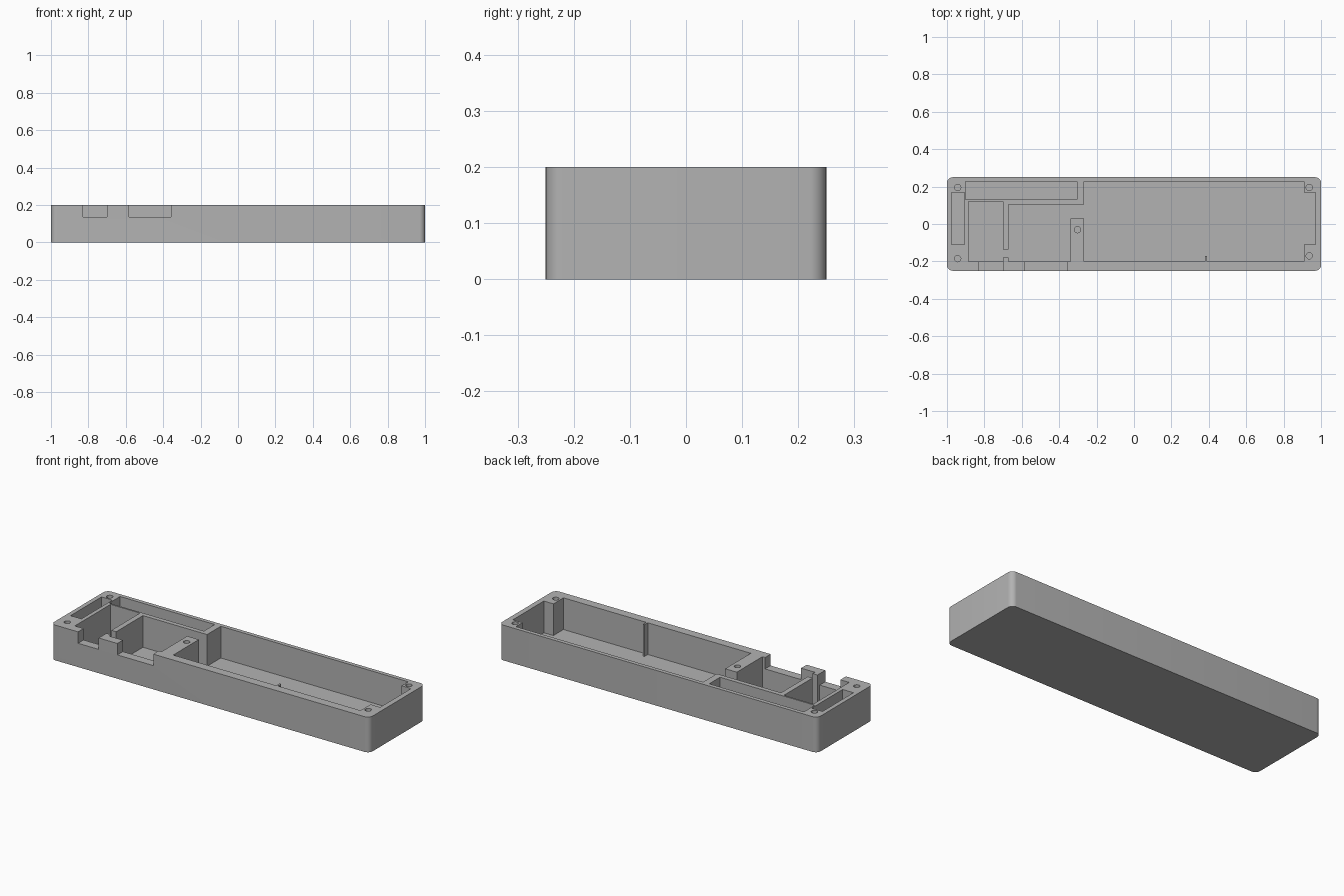
import bpy, bmesh, math

default = bpy.data.objects.get("Cube")
if default:
    bpy.data.objects.remove(default, do_unlink=True)

TOP = 0.2        # rim height
FLOOR = 0.02     # floor thickness of the pockets
OVER = TOP + 0.05

grey = bpy.data.materials.new("plain grey")
grey.use_nodes = True
grey.diffuse_color = (0.45, 0.45, 0.45, 1)
grey.node_tree.nodes["Principled BSDF"].inputs["Base Color"].default_value = (0.45, 0.45, 0.45, 1)


def prism(name, outline, z0, z1):
    """Upright solid with the given plan outline."""
    bm = bmesh.new()
    base = bm.faces.new([bm.verts.new((x, y, z0)) for x, y in outline])
    top = bmesh.ops.extrude_face_region(bm, geom=[base])["geom"]
    bmesh.ops.translate(bm, vec=(0, 0, z1 - z0),
                        verts=[v for v in top if isinstance(v, bmesh.types.BMVert)])
    bmesh.ops.recalc_face_normals(bm, faces=bm.faces)
    mesh = bpy.data.meshes.new(name)
    bm.to_mesh(mesh)
    bm.free()
    mesh.materials.append(grey)
    obj = bpy.data.objects.new(name, mesh)
    bpy.context.collection.objects.link(obj)
    return obj


def rect(x0, x1, y0, y1):
    return [(x0, y0), (x1, y0), (x1, y1), (x0, y1)]


def arc(cx, cy, r, start, sweep, steps):
    return [(cx + r * math.cos(start + sweep * i / steps),
             cy + r * math.sin(start + sweep * i / steps)) for i in range(steps + 1)]


# Tray body: rounded rectangle
R = 0.03
corners = [(1, 1), (-1, 1), (-1, -1), (1, -1)]
outline = []
for i, (sx, sy) in enumerate(corners):
    outline += arc(sx * (1 - R), sy * (0.25 - R), R, i * math.pi / 2, math.pi / 2, 8)
tray = prism("tray", outline, 0, TOP)

# Connected pocket, going round dividers, post block, rib and corner bosses
main_pocket = [
    (-.885, -.2), (-.7, -.2), (-.7, -.18), (-.67, -.18), (-.67, -.2),      # cable gap
    (-.34, -.2), (-.34, .03), (-.267, .03), (-.267, -.2),                  # post block
    (.38, -.2), (.38, -.17), (.39, -.17), (.39, -.2),                      # rib
    (.91, -.2), (.91, -.11), (.97, -.11), (.97, .168), (.91, .168),        # end bay
    (.91, .227), (-.267, .227), (-.267, .104), (-.67, .104),
    (-.67, -.136), (-.7, -.136), (-.7, .12), (-.885, .12),                 # divider
]
cutters = [
    prism("main_pocket_cutter", main_pocket, FLOOR, OVER),
    prism("end_slot_cutter", rect(-.975, -.907, -.11, .168), FLOOR, OVER),
    prism("back_slot_cutter", rect(-.9, -.305, .13, .227), FLOOR, OVER),
    prism("small_notch_cutter", rect(-.83, -.7, -.3, -.19), .135, OVER),
    prism("wide_notch_cutter", rect(-.583, -.357, -.3, -.19), .135, OVER),
]

# Screw holes
for x, y in [(-.943, .195), (-.943, -.185), (.937, .195), (.937, -.17), (-.302, -.03)]:
    circle = arc(x, y, .017, 0, 2 * math.pi, 24)[:-1]
    cutters.append(prism("screw_hole_cutter", circle, .06, OVER))

# Cut everything out of the tray
bpy.context.view_layer.objects.active = tray
tray.select_set(True)
for cutter in cutters:
    mod = tray.modifiers.new(cutter.name, "BOOLEAN")
    mod.operation = "DIFFERENCE"
    mod.solver = "EXACT"
    mod.object = cutter
    bpy.ops.object.modifier_apply(modifier=mod.name)
    bpy.data.objects.remove(cutter, do_unlink=True)

bpy.ops.object.shade_smooth_by_angle(angle=math.radians(30))
